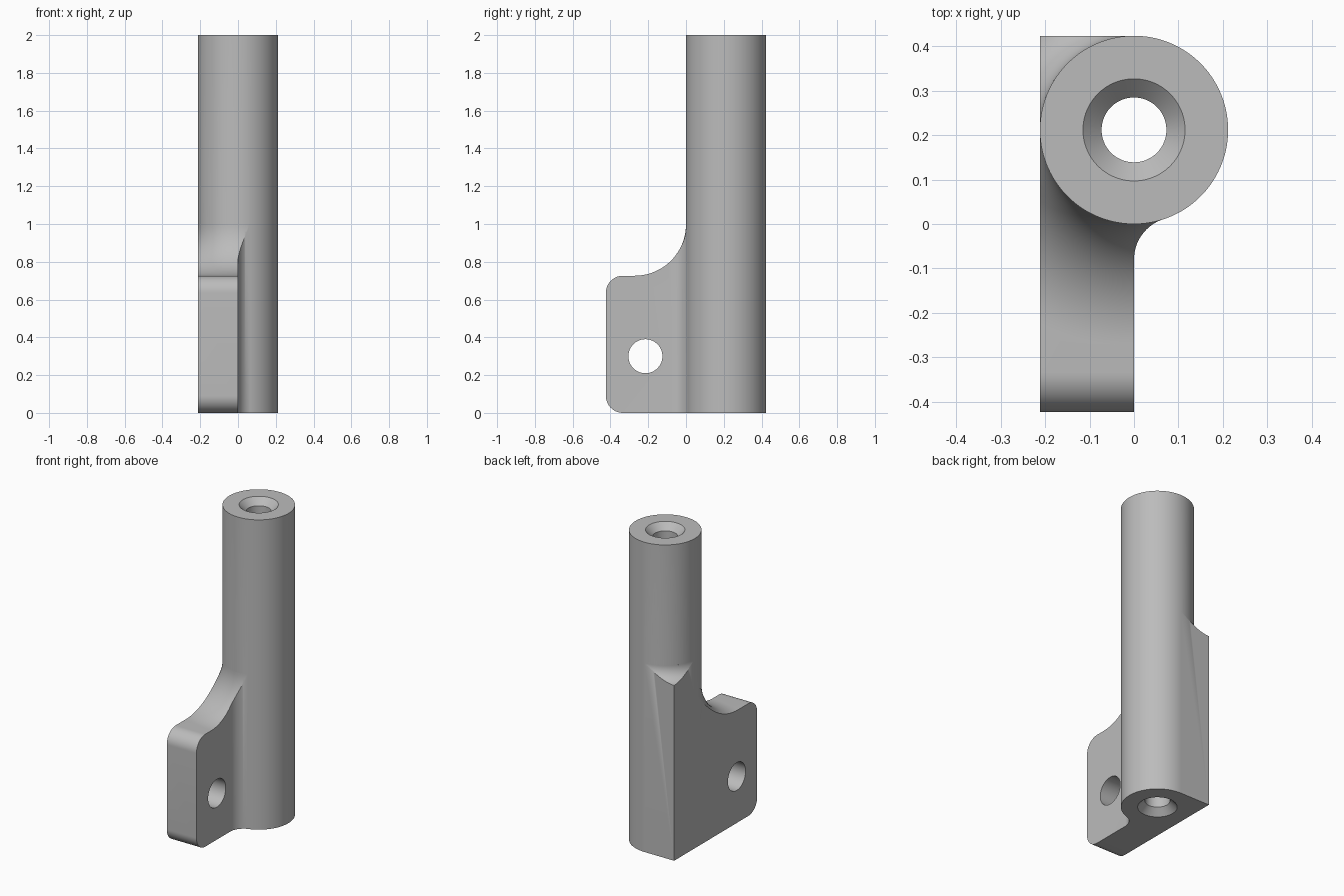
import bpy, bmesh
from math import sin, cos, pi, radians

cube = bpy.data.objects.get("Cube")
if cube:
    bpy.data.objects.remove(cube, do_unlink=True)

R, H = 0.212, 2.0          # post radius and height
SIDES = 128
TOP = 0.726                # lug height
CORNER = 0.09              # lug corner radius

grey = bpy.data.materials.new("plain_grey")
grey.use_nodes = True
colour = (0.5, 0.5, 0.5, 1)
grey.diffuse_color = colour
grey.node_tree.nodes["Principled BSDF"].inputs["Base Color"].default_value = colour


def loft(name, rings):
    """Closed solid skinned through rings of points, capped at both ends."""
    bm = bmesh.new()
    rows = [[bm.verts.new(p) for p in ring] for ring in rings]
    n = len(rows[0])
    for a, b in zip(rows, rows[1:]):
        for i in range(n):
            j = (i + 1) % n
            bm.faces.new((a[i], a[j], b[j], b[i]))
    bm.faces.new(rows[0])
    bm.faces.new(rows[-1])
    bmesh.ops.recalc_face_normals(bm, faces=bm.faces)
    mesh = bpy.data.meshes.new(name)
    bm.to_mesh(mesh)
    bm.free()
    mesh.materials.append(grey)
    obj = bpy.data.objects.new(name, mesh)
    bpy.context.collection.objects.link(obj)
    return obj


def arc(cx, cy, r, start, end, steps=16):
    angles = [radians(start + (end - start) * i / steps) for i in range(steps + 1)]
    return [(cx + r * cos(a), cy + r * sin(a)) for a in angles]


def circle(cx, cy, r, n=SIDES):
    step = 2 * pi / n
    return [(cx + r * cos((i + 0.5) * step), cy + r * sin((i + 0.5) * step)) for i in range(n)]


def stack(name, levels):
    """Round solid on the post axis from (z, radius) levels."""
    return loft(name, [[(x, y, z) for x, y in circle(0, R, r)] for z, r in levels])


def along_x(name, outline, lo, hi):
    return loft(name, [[(x, y, z) for y, z in outline] for x in (lo, hi)])


def sweep(name, profile, start, end):
    """Sector of a revolved (radius, z) profile around the post axis."""
    n = round((end - start) / 360 * SIDES)
    angles = [radians(start + (end - start) * i / n) for i in range(n + 1)]
    return loft(name, [[(r * cos(a), R + r * sin(a), z) for r, z in profile] for a in angles])


def combine(target, tool, operation):
    mod = target.modifiers.new(operation.title(), 'BOOLEAN')
    mod.operation, mod.solver, mod.object = operation, 'EXACT', tool
    bpy.context.view_layer.objects.active = target
    bpy.ops.object.modifier_apply(modifier=mod.name)
    bpy.data.objects.remove(tool, do_unlink=True)


# Lug plan: flat plate with a concave web blending into the post
web = 0.0955
plan = [(-R, -2 * R), (0, -2 * R)] + arc(web, -0.08, web, 180, 108.1)
plan += [(0.05, 0.1), (0, 2 * R), (-R, 2 * R)]
bracket = loft("bracket", [[(x, y, z) for x, y in plan] for z in (0, 1.35)])

# Rounded front corners of the lug
front = -2 * R + CORNER
side = [(0.6, 0)] + arc(front, CORNER, CORNER, 270, 180)
side += arc(front, TOP - CORNER, CORNER, 180, 90) + [(front + 0.002, 1.5), (0.6, 1.5)]
combine(bracket, along_x("side_outline", side, -0.5, 0.5), 'INTERSECT')

# Concave blends on top: large in front of the post, small behind it
for name, r, z, start, end in (("front_blend", 0.272, TOP, 180, 310),
                               ("back_blend", 0.088, 1.132, 75, 180)):
    profile = [(R - 0.01, 1.5), (R - 0.01, z + r)] + arc(R + r, z + r, r, 180, 270, 24)
    profile += [(0.9, z), (0.9, 1.5)]
    combine(bracket, sweep(name, profile, start, end), 'DIFFERENCE')

# Post, countersunk bore and cross hole
combine(bracket, stack("post", [(0, R), (H, R)]), 'UNION')
combine(bracket, stack("bore", [(-0.01, 0.125), (0.042, 0.073),
                                (H - 0.042, 0.073), (H + 0.01, 0.125)]), 'DIFFERENCE')
combine(bracket, along_x("cross_hole", circle(-0.215, 0.3, 0.09, 64), -0.4, 0.2), 'DIFFERENCE')

bpy.ops.object.select_all(action='DESELECT')
bracket.select_set(True)
bpy.context.view_layer.objects.active = bracket
bpy.ops.object.shade_smooth_by_angle(angle=radians(30))
